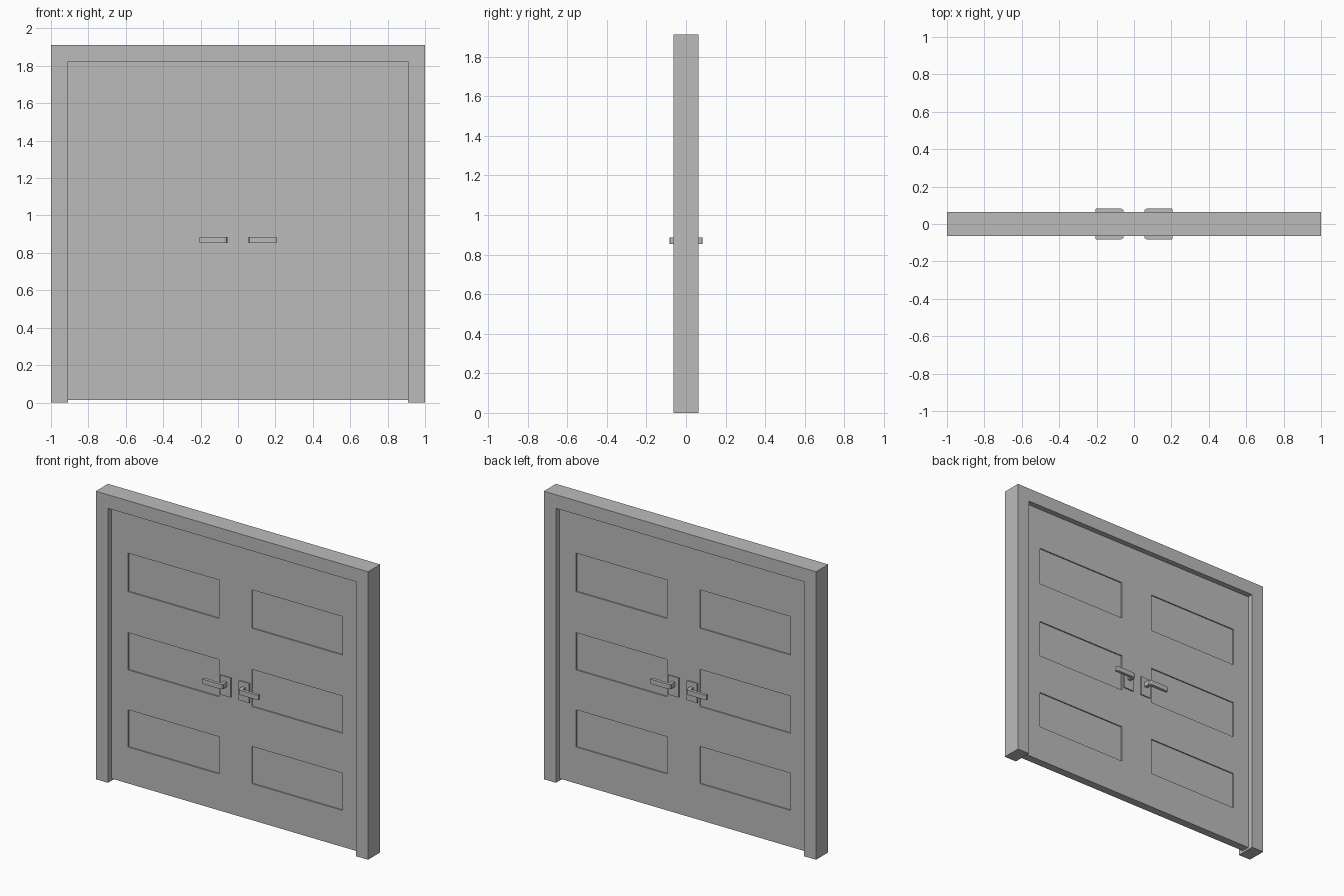
import bpy, bmesh
from mathutils import Vector

if "Cube" in bpy.data.objects:
    bpy.data.objects.remove(bpy.data.objects["Cube"])

paint = bpy.data.materials.new("plain grey")
paint.diffuse_color = (0.5, 0.5, 0.5, 1)
paint.use_nodes = True
paint.node_tree.nodes["Principled BSDF"].inputs["Base Color"].default_value = paint.diffuse_color


def finish(name, bm):
    bmesh.ops.recalc_face_normals(bm, faces=bm.faces[:])
    me = bpy.data.meshes.new(name)
    bm.to_mesh(me)
    bm.free()
    me.materials.append(paint)
    ob = bpy.data.objects.new(name, me)
    bpy.context.collection.objects.link(ob)
    return ob


def prism(name, points, offset):
    """Extrude a flat outline by an offset vector."""
    bm = bmesh.new()
    face = bm.faces.new([bm.verts.new(p) for p in points])
    ext = bmesh.ops.extrude_face_region(bm, geom=[face])["geom"]
    vs = [g for g in ext if isinstance(g, bmesh.types.BMVert)]
    bmesh.ops.translate(bm, verts=vs, vec=Vector(offset))
    return finish(name, bm)


def box_bm(x0, x1, y0, y1, z0, z1):
    bm = bmesh.new()
    bmesh.ops.create_cube(bm, size=1)
    for v in bm.verts:
        v.co = ((x0 + x1) / 2 + v.co.x * (x1 - x0),
                (y0 + y1) / 2 + v.co.y * (y1 - y0),
                (z0 + z1) / 2 + v.co.z * (z1 - z0))
    return bm


# Frame: one upside-down U outline
DEPTH, FACE = 0.064, 0.027
outline = [(-1, 0), (-1, 1.912), (1, 1.912), (1, 0),
           (0.91, 0), (0.91, 1.822), (-0.91, 1.822), (-0.91, 0)]
prism("door_frame", [(x, -DEPTH, z) for x, z in outline], (0, 2 * DEPTH, 0))

# Door slab with recessed panels on both faces
rows = [(0.256, 0.503), (0.768, 1.015), (1.288, 1.543)]
cols = [(-0.788, -0.12), (0.12, 0.788)]
bm = box_bm(-0.91, 0.91, -FACE, FACE, 0.014, 1.822)
cuts = [((v, 0, 0), (1, 0, 0)) for c in cols for v in c]
cuts += [((0, 0, v), (0, 0, 1)) for r in rows for v in r]
for co, no in cuts:
    bmesh.ops.bisect_plane(bm, geom=bm.verts[:] + bm.edges[:] + bm.faces[:],
                           plane_co=co, plane_no=no)
bm.normal_update()


def in_panel(f):
    c = f.calc_center_median()
    return (abs(f.normal.y) > 0.9
            and any(a < c.x < b for a, b in cols)
            and any(a < c.z < b for a, b in rows))


bmesh.ops.inset_individual(bm, faces=[f for f in bm.faces if in_panel(f)],
                           thickness=0, depth=-0.008)
finish("door_slab", bm)

# Handles: backplate and bent lever, mirrored left/right and front/back
lever = [(0.057, 0.03), (0.057, 0.073), (0.062, 0.08), (0.074, 0.084),
         (0.2, 0.084), (0.207, 0.08), (0.207, 0.064), (0.079, 0.064),
         (0.079, 0.03)]
for sx, xn in ((-1, "left"), (1, "right")):
    for sy, yn in ((-1, "front"), (1, "back")):
        plate = [(0.03, 0.79), (0.107, 0.79), (0.107, 0.919), (0.03, 0.919)]
        prism(f"{yn}_{xn}_backplate",
              [(sx * x, sy * (FACE - 0.002), z) for x, z in plate],
              (0, sy * 0.01, 0))
        prism(f"{yn}_{xn}_lever",
              [(sx * x, sy * y, 0.854) for x, y in lever], (0, 0, 0.032))
